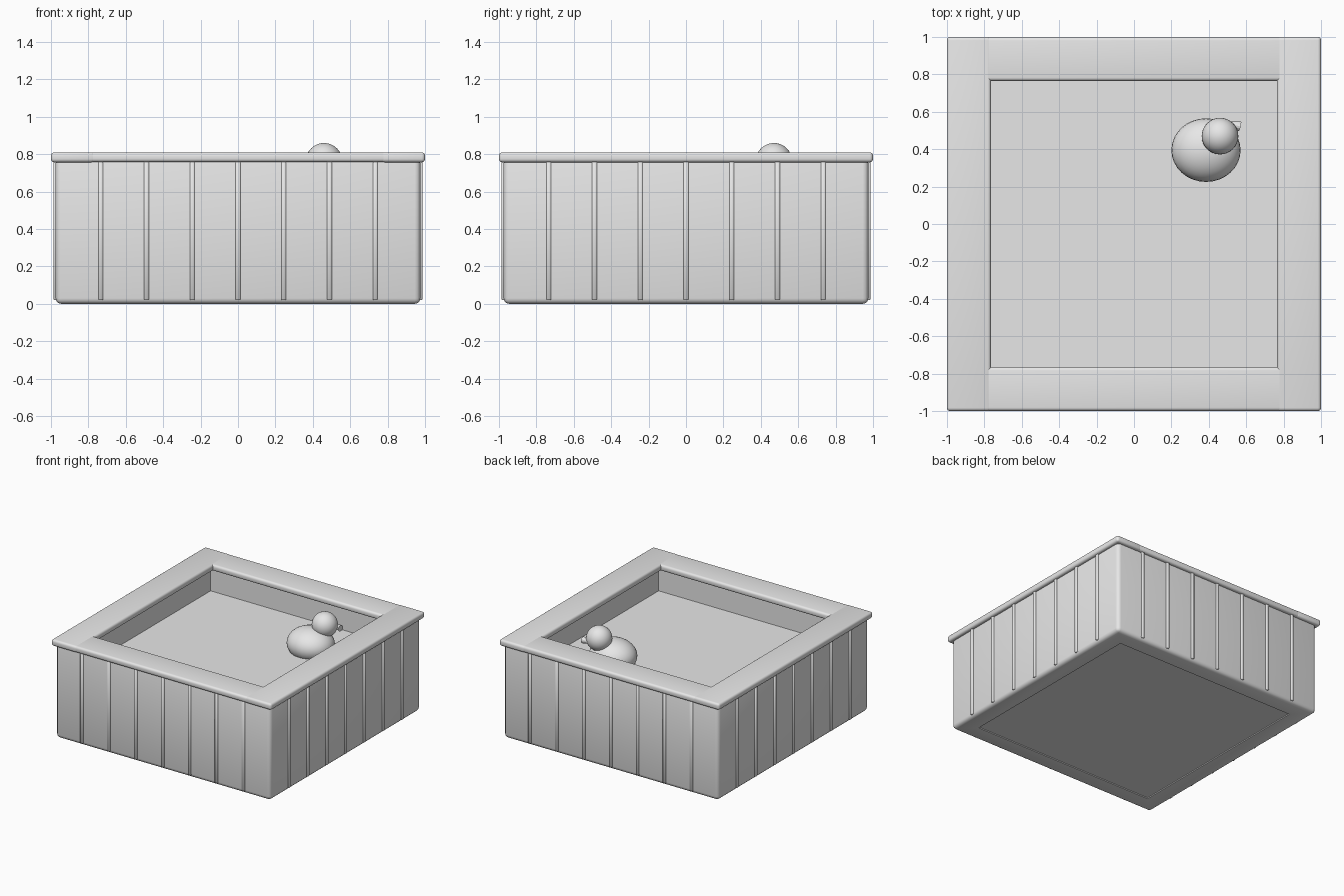
import bpy
import math
from mathutils import Vector

default = bpy.data.objects.get("Cube")
if default:
    bpy.data.objects.remove(default, do_unlink=True)

# Single plain grey for the whole model
grey = bpy.data.materials.new("plain_grey")
grey.use_nodes = True
grey.diffuse_color = (0.8, 0.8, 0.8, 1)
grey.node_tree.nodes["Principled BSDF"].inputs["Base Color"].default_value = grey.diffuse_color


def finish(name, smooth=True):
    obj = bpy.context.object
    obj.name = name
    obj.data.materials.append(grey)
    if smooth:
        bpy.ops.object.shade_smooth()
    return obj


def box(name, low, high, bevel=0, segments=3):
    """Box between two corners, with optionally rounded edges."""
    low, high = Vector(low), Vector(high)
    bpy.ops.mesh.primitive_cube_add(size=1, location=(low + high) / 2)
    bpy.context.object.scale = high - low
    bpy.ops.object.transform_apply(location=False, rotation=False)
    obj = finish(name, bevel > 0)
    if bevel:
        mod = obj.modifiers.new("rounded_edges", 'BEVEL')
        mod.width = bevel
        mod.segments = segments
    return obj


def ball(name, centre, scale):
    bpy.ops.mesh.primitive_uv_sphere_add(segments=32, ring_count=16, location=centre)
    bpy.context.object.scale = scale
    return finish(name)


OUT, IN, TOP = 0.975, 0.83, 0.78      # tub wall faces and height
RIM_IN, RIM_LOW, RIM_TOP = 0.765, 0.757, 0.81

# Tub walls: one hollow square ring, with rounded edges
tub = box("tub_wall", (-OUT, -OUT, 0), (OUT, OUT, TOP), 0.03)
cutter = box("tub_hollow_cutter", (-IN, -IN, -1), (IN, IN, 2))
cutter.hide_render = True
cutter.hide_viewport = True
cut = tub.modifiers.new("hollow", 'BOOLEAN')
cut.object = cutter
cut.operation = 'DIFFERENCE'
cut.solver = 'EXACT'
bpy.context.view_layer.objects.active = tub
bpy.ops.object.select_all(action='DESELECT')
tub.select_set(True)
for mod in list(tub.modifiers):
    bpy.ops.object.modifier_apply(modifier=mod.name)
bpy.ops.object.shade_smooth_by_angle(angle=math.radians(40))
bpy.data.objects.remove(cutter, do_unlink=True)

# Floor and water
box("tub_floor", (-IN, -IN, 0.008), (IN, IN, 0.06))
box("water", (-IN, -IN, 0.5), (IN, IN, 0.555))

# Rim boards: the sides run full length, the ends butt into them
for side, word in ((-1, "right"), (1, "left")):
    xs = sorted((side * RIM_IN, side))
    box(word + "_rim_board", (xs[0], -1, RIM_LOW), (xs[1], 1, RIM_TOP), 0.018, 4)
for side, word in ((-1, "front"), (1, "back")):
    ys = sorted((side * RIM_IN, side * 0.999))
    box(word + "_rim_board", (-0.9, ys[0], RIM_LOW + 0.001),
        (0.9, ys[1], RIM_TOP - 0.001), 0.018, 4)

# Thin upright battens, seven on each side
for turn, word in enumerate(("front", "left", "back", "right")):
    for i in range(-3, 4):
        batten = box(f"{word}_batten_{i + 4}", (-0.013, -0.02, 0.02),
                     (0.013, 0.012, TOP - 0.01), 0.004, 1)
        angle = turn * math.pi / 2
        across, out = i * 0.2445, -0.97
        batten.rotation_euler.z = angle
        batten.location.x = across * math.cos(angle) - out * math.sin(angle)
        batten.location.y = across * math.sin(angle) + out * math.cos(angle)

# Floating toy duck
ball("duck_body", (0.385, 0.395, 0.615), (0.185, 0.17, 0.13))
ball("duck_head", (0.46, 0.47, 0.762), (0.098, 0.098, 0.098))

# Beak: a small cone widening outward
tip, end = Vector((0.47, 0.545, 0.75)), Vector((0.567, 0.522, 0.738))
bpy.ops.mesh.primitive_cone_add(vertices=12, radius1=0.004, radius2=0.026,
                                depth=(end - tip).length, location=(tip + end) / 2)
bpy.context.object.rotation_euler = (end - tip).to_track_quat('Z', 'Y').to_euler()
finish("duck_beak", False)
